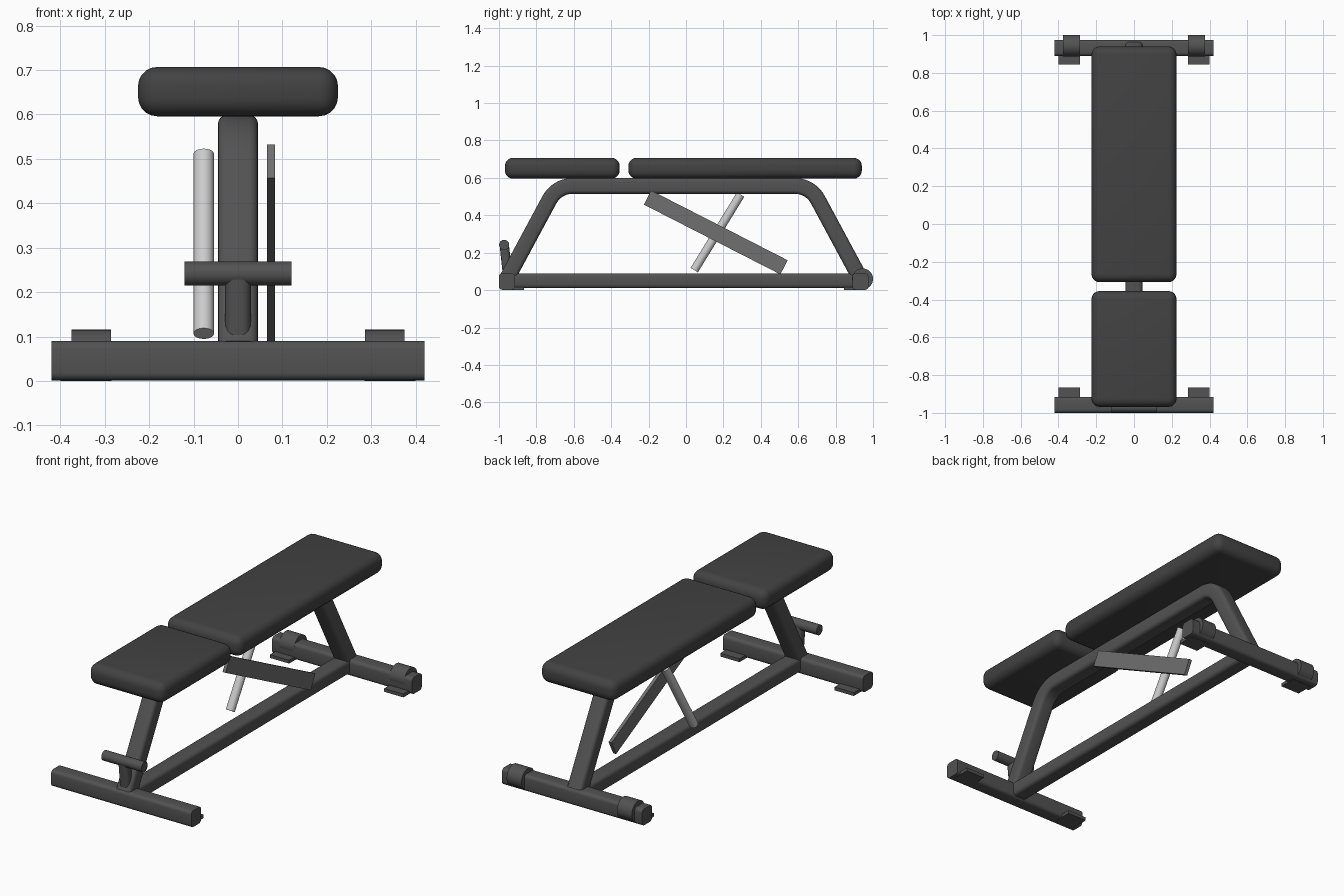
import bpy, bmesh, math
from mathutils import Vector, Matrix

if "Cube" in bpy.data.objects:
    bpy.data.objects.remove(bpy.data.objects["Cube"])

CY = -0.0125   # the frame is symmetric about this y


def material(name, v):
    m = bpy.data.materials.new(name)
    m.diffuse_color = (v, v, v, 1)
    m.use_nodes = True
    m.node_tree.nodes["Principled BSDF"].inputs["Base Color"].default_value = m.diffuse_color
    return m


PAD = material("pad_black", 0.055)
FRAME = material("frame_dark", 0.085)
BAR = material("bar_grey", 0.16)
STEEL = material("steel", 0.6)


def finish(name, bm, mat):
    bmesh.ops.recalc_face_normals(bm, faces=bm.faces)
    me = bpy.data.meshes.new(name)
    bm.to_mesh(me)
    bm.free()
    me.materials.append(mat)
    ob = bpy.data.objects.new(name, me)
    bpy.context.collection.objects.link(ob)
    bpy.ops.object.select_all(action='DESELECT')
    ob.select_set(True)
    bpy.context.view_layer.objects.active = ob
    bpy.ops.object.shade_smooth_by_angle(angle=math.radians(35))
    return ob


def box(name, lo, hi, mat, bevel=0, segs=5):
    lo, hi = Vector(lo), Vector(hi)
    bm = bmesh.new()
    bmesh.ops.create_cube(bm, size=1)
    bmesh.ops.transform(bm, verts=bm.verts,
                        matrix=Matrix.Translation((lo + hi) / 2) @ Matrix.Diagonal((*(hi - lo), 1)))
    if bevel:
        bmesh.ops.bevel(bm, geom=bm.edges[:], offset=bevel, segments=segs, profile=0.5, affect='EDGES')
    return finish(name, bm, mat)


def rod(name, a, b, r1, r2, mat, segs=32):
    a, b = Vector(a), Vector(b)
    bm = bmesh.new()
    rot = (b - a).to_track_quat('Z', 'Y').to_matrix().to_4x4()
    bmesh.ops.create_cone(bm, cap_ends=True, segments=segs, radius1=r1, radius2=r2,
                          depth=(b - a).length, matrix=Matrix.Translation((a + b) / 2) @ rot)
    return finish(name, bm, mat)


def tube(name, path, side, w, h, r, mat):
    """Sweep a rounded rectangle (w along side, h across) along a path."""
    path, side = [Vector(p) for p in path], Vector(side)
    prof = []
    for k, (sx, sy) in enumerate(((1, 1), (-1, 1), (-1, -1), (1, -1))):
        for j in range(5):
            a = math.pi / 2 * (k + j / 4)
            prof.append((sx * (w / 2 - r) + r * math.cos(a), sy * (h / 2 - r) + r * math.sin(a)))
    bm = bmesh.new()
    rings = []
    for i, p in enumerate(path):
        t = path[min(i + 1, len(path) - 1)] - path[max(i - 1, 0)]
        n = t.normalized().cross(side)
        rings.append([bm.verts.new(p + side * u + n * v) for u, v in prof])
    for A, B in zip(rings, rings[1:]):
        for j in range(len(A)):
            k = (j + 1) % len(A)
            bm.faces.new((A[j], A[k], B[k], B[j]))
    bm.faces.new(rings[0])
    bm.faces.new(rings[-1])
    return finish(name, bm, mat)


# Upholstered pads
box("seat_pad", (-0.225, -0.968, 0.596), (0.225, -0.355, 0.707), PAD, 0.043)
box("back_pad", (-0.225, -0.308, 0.596), (0.225, 0.94, 0.707), PAD, 0.043)

# Bent main tube: leg, rounded bend, half of top bar, then mirrored
foot, corner, R = Vector((0.94, 0.07)), Vector((0.678, 0.557)), 0.14
slope = math.atan2(corner.y - foot.y, foot.x - corner.x)      # leg angle below horizontal
cut = R * math.tan(slope / 2)
half = [foot]
for i in range(11):
    a = slope * (1 - i / 10)
    half.append(Vector((corner.x - cut + R * math.sin(a), corner.y - R + R * math.cos(a))))
path = [(0, CY + p.x, p.y) for p in half] + [(0, CY - p.x, p.y) for p in reversed(half)]
tube("main_frame", path, (1, 0, 0), 0.09, 0.084, 0.02, FRAME)

# Floor rail and cross bases
tube("floor_rail", [(0, -0.93, 0.05), (0, 0.9, 0.05)], (1, 0, 0), 0.09, 0.08, 0.02, FRAME)
for name, s in (("front_base", -1), ("rear_base", 1)):
    y = CY + s * 0.945
    tube(name, [(-0.42, y, 0.046), (0.42, y, 0.046)], (0, 1, 0), 0.085, 0.089, 0.018, FRAME)

# Feet under both bases, transport wheels at the rear
for side, s in (("left", -1), ("right", 1)):
    x0, x1 = sorted((s * 0.285, s * 0.4))
    box("front_foot_" + side, (x0, -0.965, 0), (x1, -0.865, 0.018), FRAME)
    box("rear_foot_" + side, (x0, 0.845, 0), (x1, 0.94, 0.018), FRAME)
    rod("wheel_" + side, (s * 0.286, 0.944, 0.06), (s * 0.375, 0.944, 0.06), 0.056, 0.056, FRAME)

# Front handle with its stem
rod("handle_bar", (-0.12, -0.972, 0.242), (0.12, -0.972, 0.242), 0.027, 0.027, FRAME)
tube("handle_stem", [(0, -0.953, 0.07), (0, -0.972, 0.245)], (1, 0, 0), 0.058, 0.05, 0.02, FRAME)

# Adjustment bar (flat) on the right of the frame
a, b = Vector((0, -0.206, 0.495)), Vector((0, 0.524, 0.122))
bar = box("adjustment_bar", (-0.009, -(b - a).length / 2, -0.0425),
          (0.009, (b - a).length / 2, 0.0425), BAR)
bar.location = (0.0745, (a.y + b.y) / 2, (a.z + b.z) / 2)
bar.rotation_euler.x = math.atan2(b.z - a.z, b.y - a.y)

# Steel support rod on the left of the frame
rod("support_rod", (-0.077, 0.044, 0.107), (-0.077, 0.292, 0.511), 0.023, 0.023, STEEL)
